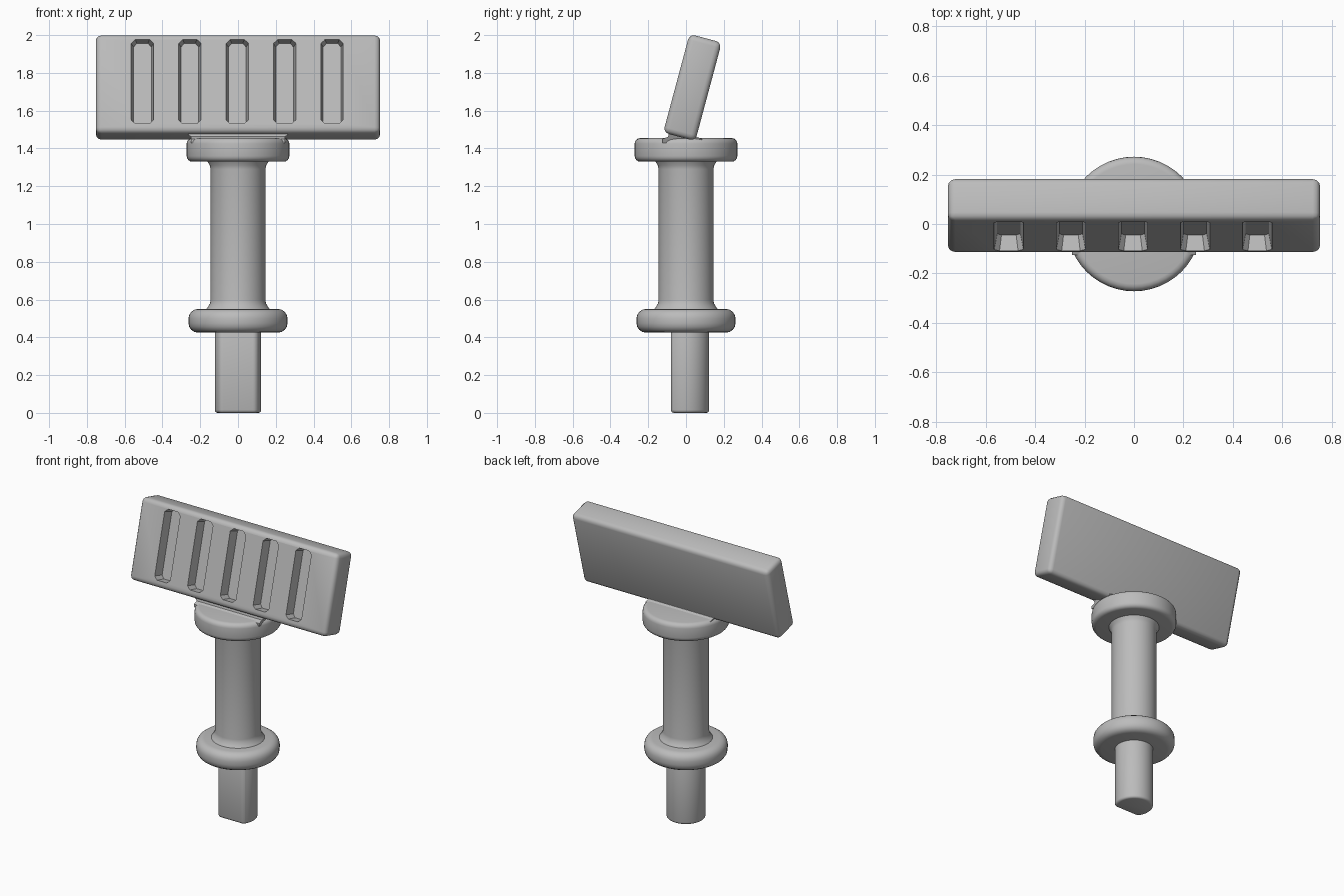
import bpy, bmesh, math
from mathutils import Matrix, Vector

cube = bpy.data.objects.get("Cube")
if cube:
    bpy.data.objects.remove(cube)

grey = bpy.data.materials.new("plain_grey")
grey.use_nodes = True
colour = (0.5, 0.5, 0.5, 1)
grey.diffuse_color = colour
grey.node_tree.nodes["Principled BSDF"].inputs["Base Color"].default_value = colour


def make_object(name, bm):
    bmesh.ops.recalc_face_normals(bm, faces=bm.faces)
    mesh = bpy.data.meshes.new(name)
    bm.to_mesh(mesh)
    bm.free()
    mesh.materials.append(grey)
    obj = bpy.data.objects.new(name, mesh)
    bpy.context.collection.objects.link(obj)
    return obj


def finish(obj, bevel=0, segments=3):
    if bevel:
        mod = obj.modifiers.new("rounding", 'BEVEL')
        mod.width, mod.segments = bevel, segments
        mod.limit_method, mod.angle_limit = 'ANGLE', math.radians(40)
    bpy.ops.object.select_all(action='DESELECT')
    obj.select_set(True)
    bpy.context.view_layer.objects.active = obj
    for mod in list(obj.modifiers):
        bpy.ops.object.modifier_apply(modifier=mod.name)
    bpy.ops.object.shade_smooth_by_angle(angle=math.radians(35))


def lathe(name, profile, steps=48):
    bm = bmesh.new()
    points = [(0, profile[0][1])] + profile + [(0, profile[-1][1])]
    verts = [bm.verts.new((r, 0, z)) for r, z in points]
    edges = [bm.edges.new(pair) for pair in zip(verts, verts[1:])]
    bmesh.ops.spin(bm, geom=verts + edges, cent=(0, 0, 0), axis=(0, 0, 1),
                   angle=2 * math.pi, steps=steps)
    bmesh.ops.remove_doubles(bm, verts=bm.verts, dist=0.0005)
    return make_object(name, bm)


def prism(bm, outline, place_low, place_high):
    """Join two copies of an outline into a closed solid."""
    low = [bm.verts.new(place_low(*p)) for p in outline]
    high = [bm.verts.new(place_high(*p)) for p in outline]
    bm.faces.new(low)
    bm.faces.new(high)
    for i in range(len(outline)):
        j = (i + 1) % len(outline)
        bm.faces.new((low[i], low[j], high[j], high[i]))


def rounded(r, z0, z1, edge, n=4):
    """Half-section of a disc with rounded rims."""
    arc = [i * math.pi / 2 / n for i in range(n + 1)]
    lower = [(r - edge + edge * math.sin(a), z0 + edge - edge * math.cos(a)) for a in arc]
    return lower + [(p, z0 + z1 - z) for p, z in reversed(lower)]


# Round shaft with small fillets where it meets the collars
shaft = lathe("shaft", [(0.175, 0.54), (0.16, 0.56), (0.148, 0.58), (0.145, 0.6),
                        (0.145, 1.29), (0.149, 1.31), (0.165, 1.335)])
finish(shaft)

# Collars
finish(lathe("lower_collar", rounded(0.262, 0.425, 0.55, 0.05)))
finish(lathe("upper_collar", rounded(0.272, 1.33, 1.455, 0.03)))

# Peg with one flat side
bm = bmesh.new()
radius, flat = 0.123, -0.08
start = math.asin(flat / radius)
sweep = math.pi - 2 * start
outline = [(radius * math.cos(start + sweep * i / 36), radius * math.sin(start + sweep * i / 36))
           for i in range(37)]
prism(bm, outline, lambda x, y: (x, y, 0), lambda x, y: (x, y, 0.45))
finish(make_object("flat_sided_peg", bm), 0.022)

# Tilted head plate
tilt = Matrix.Translation((0.034, 0, 1.7225))
tilt = Matrix.Translation((0, 0.034, 1.7225)) @ Matrix.Rotation(math.radians(-15), 4, 'X')
thick, tall = 0.176, 0.54
bm = bmesh.new()
bmesh.ops.create_cube(bm, size=1, matrix=Matrix.Diagonal((1.505, thick, tall, 1)))
head = make_object("head_plate", bm)
head.matrix_world = tilt
finish(head, 0.03)

# Tapered slots cut into the front of the head
bm = bmesh.new()
w, h, c = 0.06, 0.232, 0.022
slot = [(-w, c - h), (c - w, -h), (w - c, -h), (w, c - h),
        (w, h - c), (w - c, h), (c - w, h), (-w, h - c)]
face, floor = -thick / 2 - 0.02, -thick / 2 + 0.065
for k in range(-2, 3):
    x0 = k * 0.251 - 0.004
    prism(bm, slot, lambda x, z: (x0 + x * 1.05, face, z + 0.009),
          lambda x, z: (x0 + x * 0.78, floor, z * 0.98 + 0.009))
cutter = make_object("slot_cutter", bm)
cutter.matrix_world = tilt
cutter.hide_render = True
cutter.hide_set(True)
cut = head.modifiers.new("slots", 'BOOLEAN')
cut.object, cut.operation, cut.solver = cutter, 'DIFFERENCE', 'EXACT'
finish(head)
bpy.data.objects.remove(cutter)

# Flared joint between head and upper collar
bm = bmesh.new()
section = [(-0.125, 1.45), (-0.095, 1.462), (-0.085, 1.5), (0.05, 1.5),
           (0.055, 1.462), (0.085, 1.45), (0.085, 1.43), (-0.125, 1.43)]
prism(bm, section, lambda y, z: (-0.25, y, z), lambda y, z: (0.25, y, z))
for v in bm.verts:
    if v.co.z > 1.49:
        v.co.x *= 1.16
finish(make_object("head_joint", bm))
